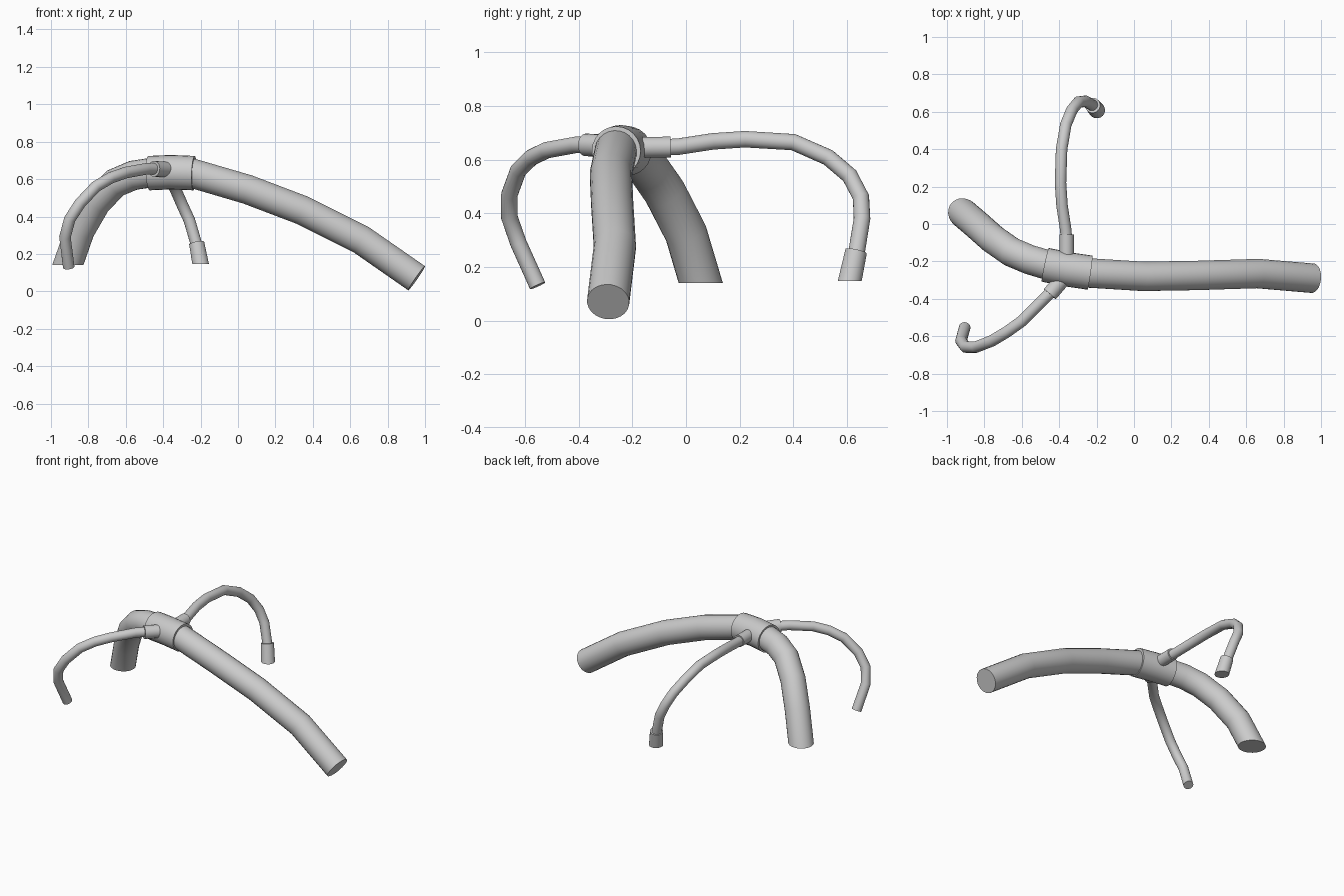
import bpy, bmesh
from math import cos, sin, tau, radians
from mathutils import Vector

if "Cube" in bpy.data.objects:
    bpy.data.objects.remove(bpy.data.objects["Cube"])


def tube(name, path, radii, sides=20, flat_end=False):
    """Capped tube through path points; flat_end cuts the last ring level."""
    pts = [Vector(p) for p in path]
    if isinstance(radii, (int, float)):
        radii = [radii] * len(pts)
    bm = bmesh.new()
    rings, normal = [], None
    for i, p in enumerate(pts):
        back = (p - pts[i - 1]).normalized() if i else Vector()
        ahead = (pts[i + 1] - p).normalized() if i < len(pts) - 1 else Vector()
        tangent = (back + ahead).normalized()
        if normal is None:
            normal = tangent.orthogonal()
        normal = (normal - tangent * normal.dot(tangent)).normalized()
        side = tangent.cross(normal)
        ring = []
        for k in range(sides):
            a = tau * k / sides
            v = p + (normal * cos(a) + side * sin(a)) * radii[i]
            if flat_end and i == len(pts) - 1:
                v += tangent * ((p.z - v.z) / tangent.z)
            ring.append(bm.verts.new(v))
        rings.append(ring)
    for a, b in zip(rings, rings[1:]):
        for k in range(sides):
            n = (k + 1) % sides
            bm.faces.new((a[k], a[n], b[n], b[k]))
    bm.faces.new(rings[0][::-1])
    bm.faces.new(rings[-1])
    bmesh.ops.recalc_face_normals(bm, faces=bm.faces)
    mesh = bpy.data.meshes.new(name)
    bm.to_mesh(mesh)
    bm.free()
    obj = bpy.data.objects.new(name, mesh)
    bpy.context.collection.objects.link(obj)
    bpy.ops.object.select_all(action='DESELECT')
    bpy.context.view_layer.objects.active = obj
    obj.select_set(True)
    bpy.ops.object.shade_smooth_by_angle(angle=radians(40))
    return obj


# Thick main hose, from the long open end over to the level-cut end
tube("main_hose", [
    (0.955, -0.29, 0.07), (0.66, -0.265, 0.275), (0.34, -0.275, 0.435),
    (0.05, -0.28, 0.545), (-0.24, -0.262, 0.63), (-0.36, -0.245, 0.64),
    (-0.46, -0.22, 0.635), (-0.56, -0.19, 0.62), (-0.655, -0.15, 0.58),
    (-0.755, -0.08, 0.48), (-0.845, 0.0, 0.325), (-0.91, 0.055, 0.14),
], 0.079, 24, flat_end=True)

# Sleeve joint around the main hose
tube("sleeve", [(-0.235, -0.26, 0.632), (-0.36, -0.242, 0.637),
                (-0.475, -0.218, 0.632)], 0.092, 24)

# Front branch: collar and thin hose
tube("front_collar", [(-0.36, -0.27, 0.65), (-0.45, -0.375, 0.655)], 0.042)
tube("front_hose", [
    (-0.41, -0.33, 0.655), (-0.49, -0.41, 0.655), (-0.60, -0.52, 0.635),
    (-0.68, -0.577, 0.607), (-0.76, -0.625, 0.56), (-0.845, -0.658, 0.47),
    (-0.90, -0.658, 0.385), (-0.925, -0.625, 0.29), (-0.905, -0.553, 0.13),
], 0.031)

# Back branch: collar, thin hose and end fitting
tube("back_collar", [(-0.36, -0.22, 0.645), (-0.36, -0.057, 0.647)], 0.039)
tube("back_hose", [
    (-0.36, -0.10, 0.645), (-0.365, -0.03, 0.648), (-0.385, 0.10, 0.668),
    (-0.393, 0.22, 0.676), (-0.387, 0.40, 0.665), (-0.365, 0.53, 0.608),
    (-0.332, 0.61, 0.54), (-0.297, 0.652, 0.46), (-0.26, 0.656, 0.38),
    (-0.222, 0.635, 0.25),
], 0.031)
tube("back_fitting", [(-0.221, 0.634, 0.258), (-0.20, 0.61, 0.147)],
     [0.041, 0.044], flat_end=True)
